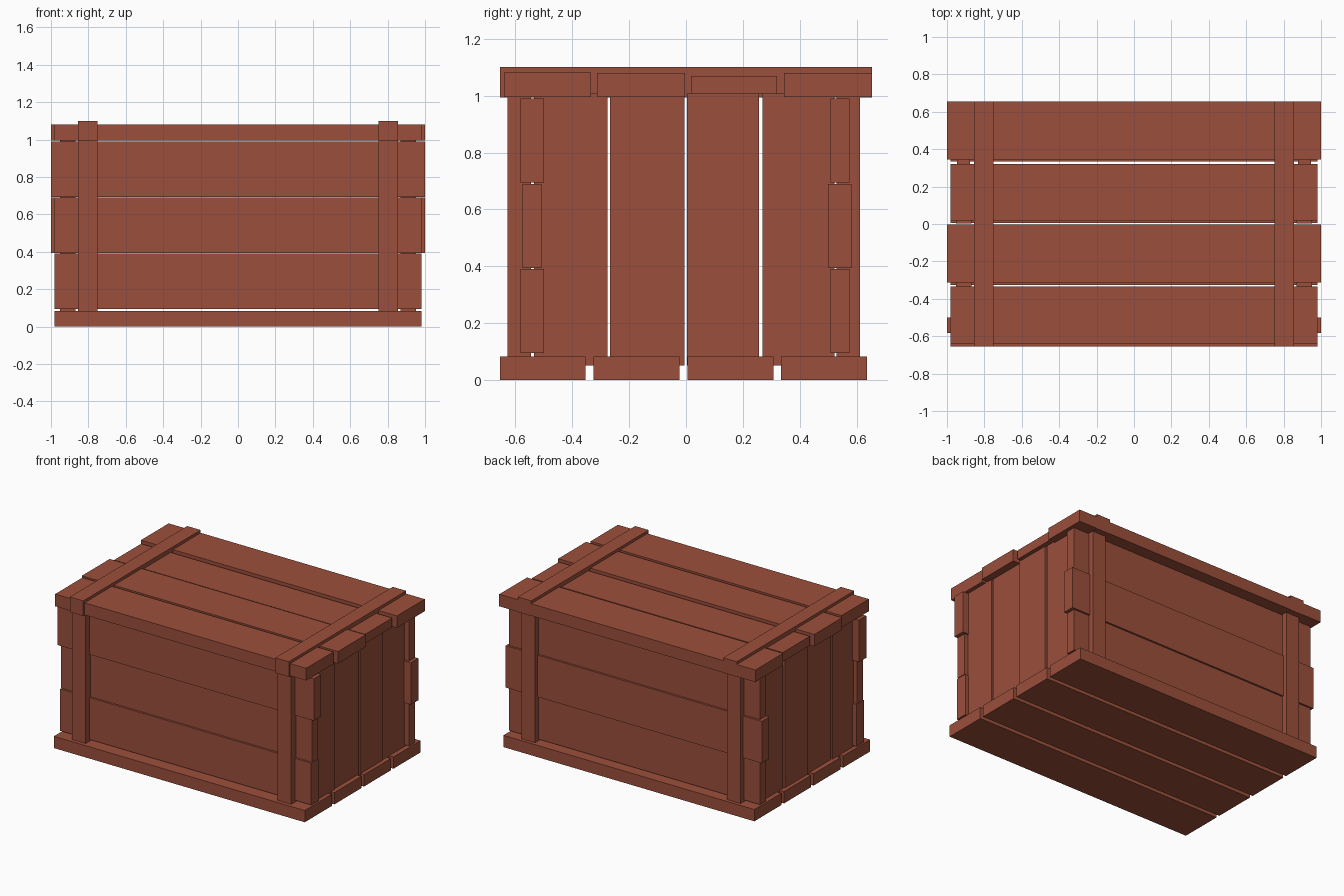
import bpy
import bmesh
from mathutils import Vector

default = bpy.data.objects.get("Cube")
if default:
    bpy.data.objects.remove(default, do_unlink=True)

# One reddish wood colour for every board
WOOD = (0.33, 0.078, 0.044, 1.0)
wood = bpy.data.materials.new("red_brown_wood")
wood.use_nodes = True
wood.diffuse_color = WOOD
wood.node_tree.nodes["Principled BSDF"].inputs["Base Color"].default_value = WOOD


def board(name, x, y, z):
    """Box-shaped board given by its (min, max) range on each axis."""
    ranges = (x, y, z)
    size = Vector([b - a for a, b in ranges])
    centre = Vector([(a + b) / 2 for a, b in ranges])
    bm = bmesh.new()
    bmesh.ops.create_cube(bm, size=1)
    bmesh.ops.scale(bm, vec=size, verts=bm.verts)
    mesh = bpy.data.meshes.new(name)
    bm.to_mesh(mesh)
    bm.free()
    mesh.materials.append(wood)
    obj = bpy.data.objects.new(name, mesh)
    obj.location = centre
    bpy.context.collection.objects.link(obj)
    return obj


# Floor boards
for i in range(4):
    y0 = -0.655 + i * 0.33
    board(f"floor_board_{i + 1}", (-0.98, 0.98), (y0, y0 + 0.302), (0, 0.083))

# Lid boards, slightly uneven: half length, y range, z range
lid = [
    (0.98, (-0.64, -0.335), (0.995, 1.081)),
    (1.0, (-0.313, -0.003), (0.995, 1.08)),
    (0.98, (0.018, 0.32), (1.005, 1.07)),
    (1.0, (0.345, 0.655), (0.995, 1.08)),
]
for i, (half, y, z) in enumerate(lid):
    board(f"lid_board_{i + 1}", (-half, half), y, z)

# Long wall boards, bottom to top: (half length, half thickness)
walls = {
    "front": (-0.5415, [(0.98, 0.0415), (0.98, 0.034), (1.0, 0.0415)]),
    "back": (0.5415, [(0.98, 0.034), (1.0, 0.0415), (0.98, 0.034)]),
}
for side, (yc, rows) in walls.items():
    for i, (half, t) in enumerate(rows):
        z0 = 0.094 + i * 0.3
        board(f"{side}_board_{i + 1}", (-half, half), (yc - t, yc + t), (z0, z0 + 0.296))

# Upright boards closing each end
uprights = [(-0.535, -0.277), (-0.268, -0.006), (0.003, 0.256), (0.269, 0.522)]
for side, s in (("left", 1), ("right", -1)):
    for i, y in enumerate(uprights):
        inset = 0.006 * (i % 2)
        x = sorted((s * (0.87 + inset), s * (0.952 - inset)))
        board(f"{side}_end_board_{i + 1}", x, y, (0.05, 1.008))

# Battens across the lid and down both long walls
for side, s in (("left", 1), ("right", -1)):
    x = sorted((s * 0.75, s * 0.855))
    board(f"{side}_lid_batten", x, (-0.655, 0.655), (0.993, 1.1))
    board(f"{side}_front_batten", x, (-0.628, -0.545), (0.083, 0.993))
    board(f"{side}_back_batten", x, (0.53, 0.613), (0.083, 0.993))
